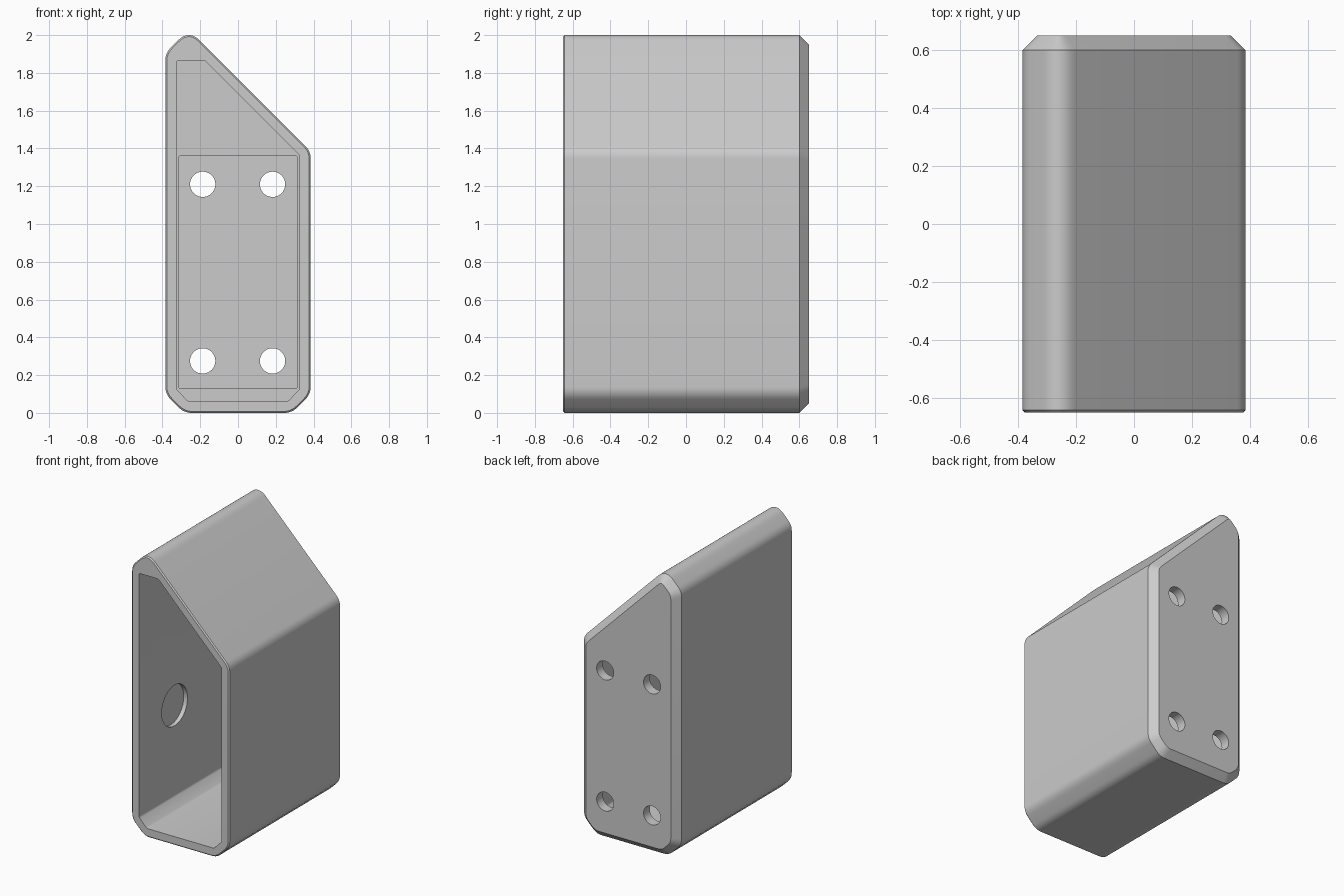
import bpy, bmesh, math
from mathutils import Vector

cube = bpy.data.objects.get("Cube")
if cube:
    bpy.data.objects.remove(cube, do_unlink=True)

grey = bpy.data.materials.new("light grey")
grey.use_nodes = True
grey.diffuse_color = (0.6, 0.6, 0.6, 1)
grey.node_tree.nodes["Principled BSDF"].inputs["Base Color"].default_value = (0.6, 0.6, 0.6, 1)


def inset(points, d):
    """Move every edge of a counter-clockwise convex profile inward by d."""
    result = []
    for i, p in enumerate(points):
        p, a, b = Vector(p), Vector(points[i - 1]), Vector(points[(i + 1) % len(points)])
        e, f = (p - a).normalized(), (b - p).normalized()
        n, m = Vector((-e.y, e.x)), Vector((-f.y, f.x))
        result.append(p + (n + m) * (d / (1 + n.dot(m))))
    return result


def rounded(points, r, steps=6):
    """Round each corner with a short curve starting r away from it."""
    pts, result = [Vector(p) for p in points], []
    for i, p in enumerate(pts):
        a, b = pts[i - 1], pts[(i + 1) % len(pts)]
        s = p + (a - p).normalized() * min(r, (a - p).length * 0.48)
        e = p + (b - p).normalized() * min(r, (b - p).length * 0.48)
        for k in range(steps + 1):
            t = k / steps
            result.append(s * (1 - t) ** 2 + p * 2 * t * (1 - t) + e * t * t)
    return result


def loft(name, sections):
    """Solid through (y, profile) sections that share a point count."""
    bm = bmesh.new()
    rings = [[bm.verts.new((p.x, y, p.y)) for p in prof] for y, prof in sections]
    for r0, r1 in zip(rings, rings[1:]):
        for i in range(len(r0)):
            j = (i + 1) % len(r0)
            bm.faces.new((r0[i], r0[j], r1[j], r1[i]))
    bm.faces.new(rings[0])
    bm.faces.new(rings[-1])
    bmesh.ops.recalc_face_normals(bm, faces=bm.faces)
    mesh = bpy.data.meshes.new(name)
    bm.to_mesh(mesh)
    bm.free()
    mesh.materials.append(grey)
    obj = bpy.data.objects.new(name, mesh)
    bpy.context.collection.objects.link(obj)
    return obj


def cylinder(name, radius, depth, location, rotation):
    bpy.ops.mesh.primitive_cylinder_add(vertices=48, radius=radius, depth=depth,
                                        location=location, rotation=rotation)
    obj = bpy.context.object
    obj.name = name
    obj.data.materials.append(grey)
    return obj


# Outer shell: chamfered profile with a sloping top and a chamfered back
outer = [(-0.385, 0.1), (-0.285, 0), (0.285, 0), (0.385, 0.1),
         (0.385, 1.385), (-0.23, 2), (-0.29, 2), (-0.385, 1.905)]
body = loft("housing_body", [
    (-0.65, rounded(inset(outer, 0.008), 0.04)),
    (-0.642, rounded(outer, 0.04)),
    (0.6, rounded(outer, 0.04)),
    (0.65, rounded(inset(outer, 0.05), 0.03))])

# Cavity open at the front
inner = [(-0.325, 0.125), (-0.265, 0.062), (0.265, 0.062), (0.325, 0.125),
         (0.325, 1.365), (-0.175, 1.865), (-0.325, 1.865)]
cutters = [loft("cavity_cutter", [(y, rounded(inner, 0.008, 2)) for y in (-0.8, 0.55)])]

# Shallow rectangular pocket in the back wall
pocket = [(-0.315, 0.13), (0.315, 0.13), (0.315, 1.36), (-0.315, 1.36)]
cutters.append(loft("pocket_cutter", [(y, rounded(pocket, 0.01, 2)) for y in (0.5, 0.58)]))

# Four mounting holes through the back
for x in (-0.187, 0.183):
    for z in (0.275, 1.21):
        cutters.append(cylinder("hole_cutter", 0.067, 0.4, (x, 0.6, z), (math.pi / 2, 0, 0)))

# Round recess in the inner face of the tall wall
cutters.append(cylinder("recess_cutter", 0.145, 0.1, (-0.305, -0.25, 0.77), (0, math.pi / 2, 0)))

bpy.ops.object.select_all(action="DESELECT")
bpy.context.view_layer.objects.active = body
body.select_set(True)
for cutter in cutters:
    cutter.hide_render = True
    mod = body.modifiers.new("cut", "BOOLEAN")
    mod.operation = "DIFFERENCE"
    mod.solver = "EXACT"
    mod.object = cutter
    bpy.ops.object.modifier_apply(modifier=mod.name)
for cutter in cutters:
    bpy.data.objects.remove(cutter, do_unlink=True)
bpy.ops.object.shade_smooth_by_angle(angle=math.radians(25))
